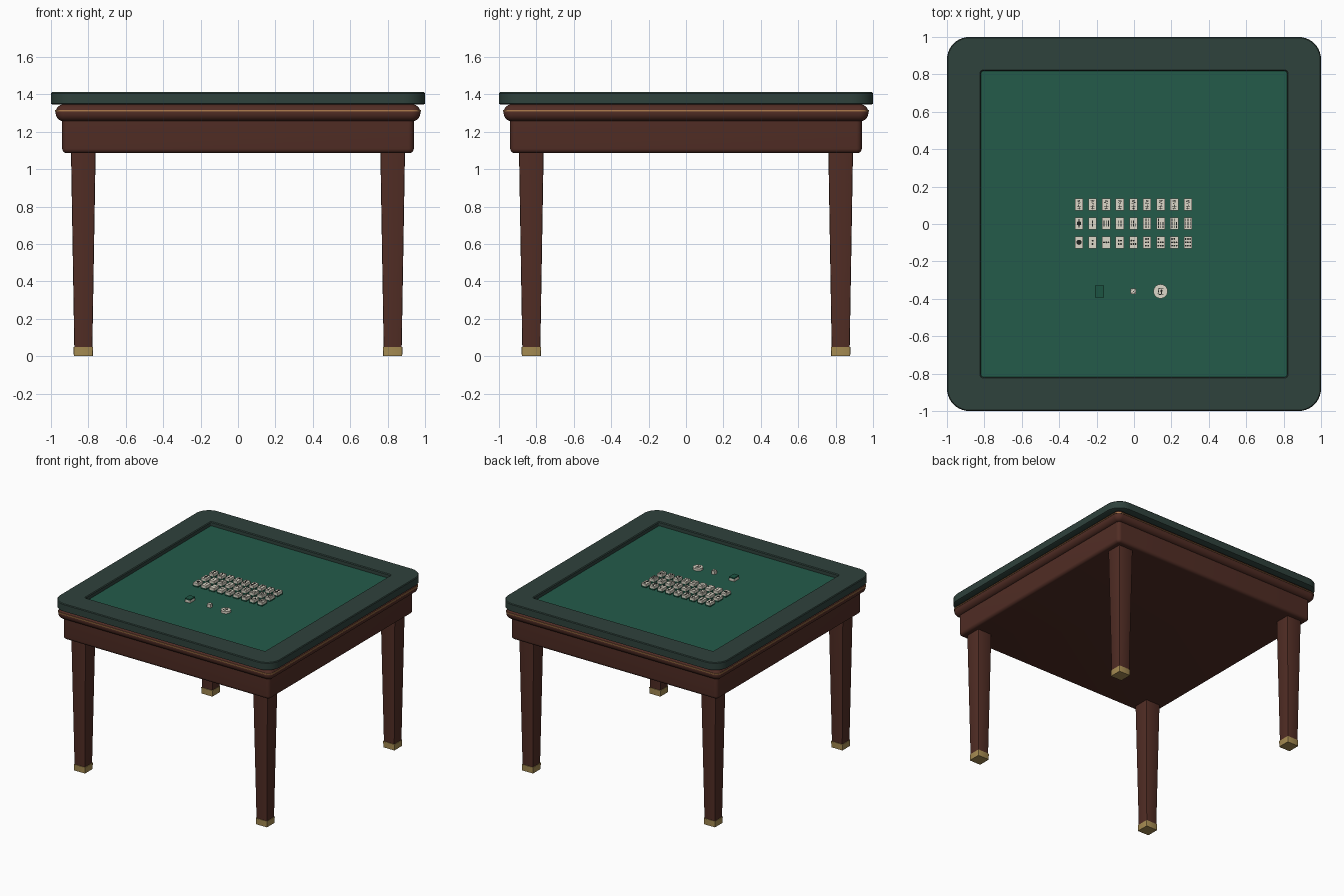
import bpy, bmesh, math, random
from mathutils import Matrix

cube = bpy.data.objects.get("Cube")
if cube:
    bpy.data.objects.remove(cube, do_unlink=True)


def material(name, r, g, b):
    m = bpy.data.materials.new(name)
    m.use_nodes = True
    m.diffuse_color = (r, g, b, 1)
    m.node_tree.nodes["Principled BSDF"].inputs["Base Color"].default_value = (r, g, b, 1)
    return m


wood = material("mahogany", 0.082, 0.026, 0.018)
leather = material("dark green rim", 0.028, 0.054, 0.045)
felt = material("green felt", 0.017, 0.105, 0.068)
brass = material("brass", 0.38, 0.26, 0.085)
trim = material("copper trim", 0.40, 0.19, 0.07)
ivory = material("ivory", 0.72, 0.68, 0.58)
ink = material("ink", 0.012, 0.014, 0.012)
backing = material("tile backing", 0.012, 0.09, 0.055)


def finish(name, bm, mats, smooth=True):
    bmesh.ops.recalc_face_normals(bm, faces=bm.faces)
    mesh = bpy.data.meshes.new(name)
    bm.to_mesh(mesh)
    bm.free()
    for m in mats:
        mesh.materials.append(m)
    obj = bpy.data.objects.new(name, mesh)
    bpy.context.collection.objects.link(obj)
    if smooth:
        bpy.ops.object.select_all(action="DESELECT")
        obj.select_set(True)
        bpy.context.view_layer.objects.active = obj
        bpy.ops.object.shade_smooth_by_angle(angle=math.radians(35))
    return obj


def rounded_square(half, radius, z, steps, cx, cy):
    pts = []
    for k in range(4):
        mid = math.radians(45 + 90 * k)
        sx, sy = math.copysign(1, math.cos(mid)), math.copysign(1, math.sin(mid))
        for i in range(steps + 1):
            a = math.radians(90 * (k + i / steps))
            pts.append((cx + sx * (half - radius) + radius * math.cos(a),
                        cy + sy * (half - radius) + radius * math.sin(a), z))
    return pts


def stack(name, profile, mat, steps=8, cx=0, cy=0, hollow=False):
    """Skin rounded squares given as (half width, corner radius, height)."""
    bm = bmesh.new()
    rings = [[bm.verts.new(p) for p in rounded_square(*row, steps, cx, cy)] for row in profile]
    pairs = list(zip(rings, rings[1:]))
    if hollow:
        pairs.append((rings[-1], rings[0]))
    else:
        bm.faces.new(rings[0])
        bm.faces.new(rings[-1])
    for a, b in pairs:
        for i in range(len(a)):
            j = (i + 1) % len(a)
            bm.faces.new((a[i], a[j], b[j], b[i]))
    return finish(name, bm, [mat])


def quarter(half, radius, corner, z, up):
    """Edge rounding rows, from the flat side towards the outer side."""
    rows = []
    for i in range(7):
        a = math.radians(15 * i)
        inset = radius * (1 - math.sin(a))
        rows.append((half - inset, corner - inset, z + up * radius * (1 - math.cos(a))))
    return rows


# Table top: padded rim around a sunken felt panel
FELT = 1.378
stack("table_rim", [(0.99, 0.11, 1.345), (1, 0.12, 1.35), (1, 0.12, 1.405), (0.995, 0.115, 1.411),
                    (0.823, 0.016, 1.411), (0.817, 0.01, 1.405), (0.817, 0.01, 1.345)],
      leather, steps=10, hollow=True)
stack("felt_panel", [(0.82, 0.012, 1.345), (0.82, 0.012, FELT)], felt, steps=3)

# Rounded moulding, thin trim line and apron
stack("moulding", quarter(0.975, 0.043, 0.05, 1.256, 1)
      + quarter(0.975, 0.043, 0.05, 1.346, -1)[::-1], wood)
stack("trim_line", [(0.978, 0.053, 1.308), (0.979, 0.054, 1.312), (0.978, 0.053, 1.316)], trim)
stack("apron", quarter(0.94, 0.025, 0.03, 1.085, 1) + [(0.94, 0.03, 1.27)], wood)

# Tapered legs with brass feet
for ys, depth in ((-1, "front"), (1, "back")):
    for xs, side in ((-1, "right"), (1, "left")):
        x, y = xs * 0.827, ys * 0.827
        stack(f"{depth}_{side}_leg", [(0.048, 0.005, 0.03), (0.066, 0.007, 1.1)],
              wood, steps=2, cx=x, cy=y)
        stack(f"{depth}_{side}_foot", [(0.051, 0.004, 0), (0.052, 0.004, 0.05)],
              brass, steps=2, cx=x, cy=y)


def box(bm, x, y, z, sx, sy, sz, index, turn=0):
    """Box standing on height z, turned about the vertical."""
    m = (Matrix.Translation((x, y, z + sz / 2)) @ Matrix.Rotation(turn, 4, "Z")
         @ Matrix.Diagonal((sx, sy, sz, 1)))
    made = bmesh.ops.create_cube(bm, size=1, matrix=m)
    for f in {f for v in made["verts"] for f in v.link_faces}:
        f.material_index = index


def disc(bm, x, y, z, radius, height, index, sides):
    made = bmesh.ops.create_cone(bm, cap_ends=True, segments=sides, radius1=radius, radius2=radius,
                                 depth=height, matrix=Matrix.Translation((x, y, z + height / 2)))
    for f in {f for v in made["verts"] for f in v.link_faces}:
        f.material_index = index


TILE_X, TILE_Y, TILE_H = 0.044, 0.064, 0.03
TOP = FELT + TILE_H
THIN = 0.0012
random.seed(4)


def slots(count):
    """Even grid of mark positions on one tile."""
    cols = 1 if count < 3 else 2 if count in (4, 6) else 3
    rows = math.ceil(count / cols)
    return [((i % cols - (cols - 1) / 2) * 0.012, (i // cols - (rows - 1) / 2) * 0.018, rows)
            for i in range(count)]


def stroke_marks(bm, x, y, count):
    for i in range(3):
        box(bm, x, y + 0.021 - 0.007 * i, TOP, random.uniform(0.01, 0.024), 0.003, THIN, 2,
            random.uniform(-0.4, 0.4))
    box(bm, x, y - 0.011, TOP, 0.022, 0.003, THIN, 2)
    box(bm, x, y - 0.02, TOP, 0.018, 0.003, THIN, 2)
    box(bm, x, y - 0.014, TOP, 0.003, 0.026, THIN, 2, random.uniform(-0.3, 0.3))


def stick_marks(bm, x, y, count):
    if count == 1:
        disc(bm, x, y, TOP, 0.013, THIN, 2, 6)
        box(bm, x, y, TOP, 0.005, 0.046, THIN, 2)
        return
    for dx, dy, rows in slots(count):
        box(bm, x + dx, y + dy, TOP, 0.004, 0.034 if rows == 1 else 0.015, THIN, 2)


def dot_marks(bm, x, y, count):
    for dx, dy, rows in slots(count):
        disc(bm, x + dx, y + dy, TOP, 0.014 if count == 1 else 0.005, THIN, 2, 10)


# Three rows of nine game tiles lying face up
for kind, y, marks in (("stroke", 0.105, stroke_marks), ("stick", 0.003, stick_marks),
                       ("dot", -0.098, dot_marks)):
    for i in range(9):
        x = (i - 4) * 0.0728 - 0.003
        bm = bmesh.new()
        box(bm, x, y, FELT, TILE_X, TILE_Y, 0.01, 1)
        box(bm, x, y, FELT + 0.01, TILE_X, TILE_Y, 0.02, 0)
        marks(bm, x, y, i + 1)
        finish(f"{kind}_tile_{i + 1}", bm, [ivory, backing, ink], smooth=False)

# Face-down tile
bm = bmesh.new()
box(bm, -0.185, -0.36, FELT, 0.047, TILE_Y, 0.02, 0)
box(bm, -0.185, -0.36, FELT + 0.02, 0.047, TILE_Y, 0.01, 1)
finish("face_down_tile", bm, [ivory, backing], smooth=False)

# Die with five pips on top
bm = bmesh.new()
box(bm, -0.003, -0.36, FELT, 0.03, 0.03, 0.028, 0)
for dx, dy in ((0, 0), (1, 1), (1, -1), (-1, 1), (-1, -1)):
    disc(bm, -0.003 + dx * 0.008, -0.36 + dy * 0.008, FELT + 0.028, 0.0028, THIN, 1, 8)
finish("die", bm, [ivory, ink], smooth=False)

# Round marker with an abstract mark
bm = bmesh.new()
disc(bm, 0.142, -0.36, FELT, 0.038, 0.018, 0, 32)
for dx, dy, length, turn in ((0.002, 0.016, 0.026, 0), (-0.011, 0, 0.032, 1.4),
                             (0.005, 0.002, 0.018, 0.1), (0.005, -0.003, 0.024, 1.57),
                             (0.004, -0.016, 0.026, 0.1)):
    box(bm, 0.142 + dx, -0.36 + dy, FELT + 0.018, length, 0.004, THIN, 1, turn)
finish("round_marker", bm, [ivory, ink])
